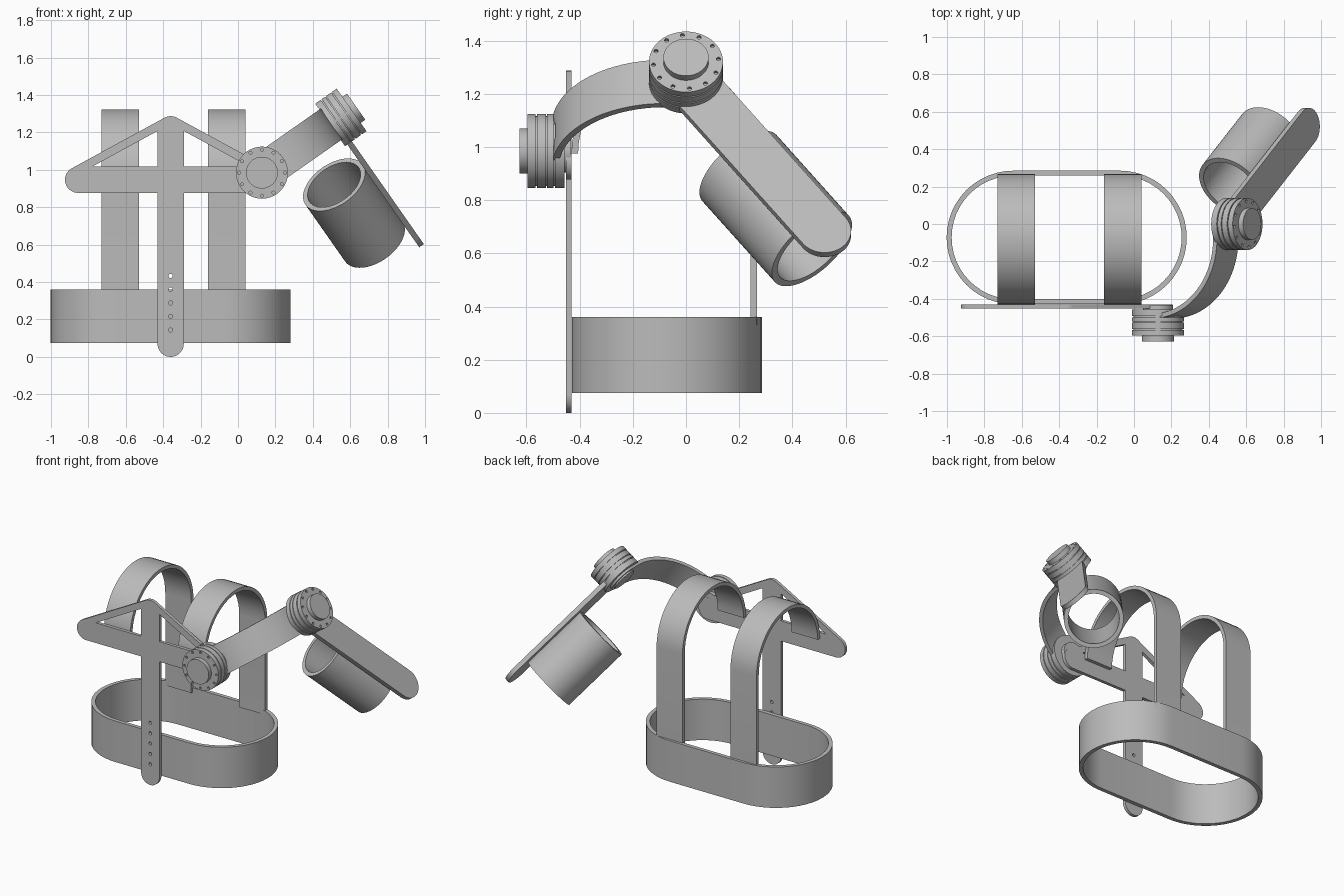
import bpy, bmesh
from math import cos, sin, radians, pi
from mathutils import Matrix, Vector

cube = bpy.data.objects.get("Cube")
if cube:
    bpy.data.objects.remove(cube, do_unlink=True)

grey = bpy.data.materials.new("satin_grey")
grey.use_nodes = True
grey.diffuse_color = (0.5, 0.5, 0.5, 1)
grey.node_tree.nodes["Principled BSDF"].inputs["Base Color"].default_value = (0.5, 0.5, 0.5, 1)


def arc(cx, cy, r, a0, a1, n=24):
    steps = [radians(a0 + (a1 - a0) * i / n) for i in range(n + 1)]
    return [(cx + r * cos(a), cy + r * sin(a)) for a in steps]


def circle(cx, cy, r, n=48):
    return arc(cx, cy, r, 0, 360 - 360 / n, n - 1)


def stadium(x0, x1, y, r):
    return arc(x1, y, r, -90, 90) + arc(x0, y, r, 90, 270)


def frame(origin, x, y):
    """Matrix with the given origin and in-plane axes."""
    x, y = Vector(x).normalized(), Vector(y).normalized()
    m = Matrix((x, y, x.cross(y))).transposed().to_4x4()
    m.translation = origin
    return m


def plate(name, loops, low, high, matrix):
    """Extrude an outline with holes along the frame's third axis."""
    curve = bpy.data.curves.new(name, 'CURVE')
    curve.dimensions, curve.fill_mode = '2D', 'BOTH'
    curve.extrude = (high - low) / 2
    for loop in loops:
        spline = curve.splines.new('POLY')
        spline.points.add(len(loop) - 1)
        for point, (x, y) in zip(spline.points, loop):
            point.co = (x, y, 0, 1)
        spline.use_cyclic_u = True
    source = bpy.data.objects.new(name + "_outline", curve)
    bpy.context.collection.objects.link(source)
    bpy.context.view_layer.update()
    depsgraph = bpy.context.evaluated_depsgraph_get()
    mesh = bpy.data.meshes.new_from_object(source.evaluated_get(depsgraph))
    bpy.data.objects.remove(source, do_unlink=True)
    bpy.data.curves.remove(curve)

    bm = bmesh.new()
    bm.from_mesh(mesh)
    bmesh.ops.remove_doubles(bm, verts=bm.verts, dist=1e-5)
    bmesh.ops.transform(bm, verts=bm.verts,
                        matrix=matrix @ Matrix.Translation((0, 0, (low + high) / 2)))
    bmesh.ops.recalc_face_normals(bm, faces=bm.faces)
    bm.to_mesh(mesh)
    bm.free()
    mesh.materials.clear()
    mesh.materials.append(grey)
    obj = bpy.data.objects.new(name, mesh)
    bpy.context.collection.objects.link(obj)
    bpy.ops.object.select_all(action='DESELECT')
    obj.select_set(True)
    bpy.context.view_layer.objects.active = obj
    bpy.ops.object.shade_smooth_by_angle(angle=radians(30))
    return obj


MID = -0.36
X, Y, Z = Vector((1, 0, 0)), Vector((0, 1, 0)), Vector((0, 0, 1))

# Waist belt
plate("waist_belt", [stadium(MID - 0.285, MID + 0.285, -0.072, 0.357),
                     stadium(MID - 0.285, MID + 0.285, -0.072, 0.33)],
      0.075, 0.36, Matrix.Identity(4))

# Shoulder straps: back leg and arch over to the front plate
strap = ([(0.267, 0.33)] + arc(-0.082, 0.975, 0.349, 0, 180) +
         arc(-0.082, 0.975, 0.324, 180, 0) + [(0.242, 0.33)])
for side, x in (("right", -0.63), ("left", -0.06)):
    plate(side + "_shoulder_strap", [strap], x - 0.1, x + 0.1, frame((0, 0, 0), Y, Z))

# Front plate: upright, crossbar and two slanted struts
REACH, R = 0.495, 0.07
outline = (arc(0, R, R, 180, 360) + [(R, 0.877)] +
           arc(REACH, 0.947, R, -90, 61) + arc(0, 1.217, R, 61, 119) +
           arc(-REACH, 0.947, R, 119, 270) + [(-R, 0.877)])
windows = [[(s * 0.42, 1.017), (s * R, 1.017), (s * R, 1.208)] for s in (-1, 1)]
holes = [circle(0, 0.144 + 0.0722 * i, 0.011, 16) for i in range(5)]
plate("front_plate", [outline] + windows + holes, 0.43, 0.452, frame((MID, 0, 0), X, Z))

# Arm directions: u leads out along the upper arm, v is across it
tilt = radians(35)
u = Vector((cos(tilt), 0, sin(tilt)))
v = u.cross(Y)
shoulder = Vector((0.128, 0, 0.985))


def joint(name, matrix):
    """Stacked rotary joint, outer face at height 0 of its frame."""
    bolts = [circle(0.123 * cos(k * pi / 6), 0.123 * sin(k * pi / 6), 0.008, 12)
             for k in range(12)]
    layers = (("cap", 0.085, -0.01, 0.03), ("core", 0.131, -0.138, -0.012),
              ("middle_disc", 0.139, -0.07, -0.036), ("inner_disc", 0.139, -0.098, -0.075),
              ("base_disc", 0.139, -0.14, -0.104), ("hub", 0.08, -0.165, -0.13))
    for part, r, low, high in layers:
        plate(name + "_" + part, [circle(0, 0, r, 64)], low, high, matrix)
    plate(name + "_face_disc", [circle(0, 0, 0.139, 64)] + bolts, -0.03, 0, matrix)


# Shoulder joint, facing the front
joint("shoulder_joint", frame(shoulder - 0.597 * Y, X, Z))

# Upper arm: band bending from the shoulder joint round to the elbow joint
band = ([(0, -0.505)] + arc(0.03, -0.08, 0.425, -90, 0) + [(0.455, 0)] +
        [(0.43, 0)] + arc(0.03, -0.08, 0.4, 0, -90) + [(0, -0.48)])
plate("upper_arm", [band], -0.1, 0.1, frame(shoulder, u, Y))
plate("upper_arm_end", [circle(0, 0, 0.1)], 0.43, 0.455, frame(shoulder, Y, -Y.cross(u)))

# Elbow joint, facing along the upper arm; its frame's first axis follows the forearm
swing = radians(36.3)
d = sin(swing) * Y - cos(swing) * v
elbow = shoulder + 0.585 * u
elbow_frame = frame(elbow, d, u.cross(d))
joint("elbow_joint", elbow_frame)

# Forearm: flat bar with round ends
plate("forearm_bar", [stadium(0, 0.88, 0, 0.1)], -0.125, -0.095, elbow_frame)

# Forearm cuff: open tube under the bar
plate("forearm_cuff", [circle(0, 0, 0.187, 64), circle(0, 0, 0.16, 64)],
      0.34, 0.80, frame(elbow - 0.306 * u, u.cross(d), u))
